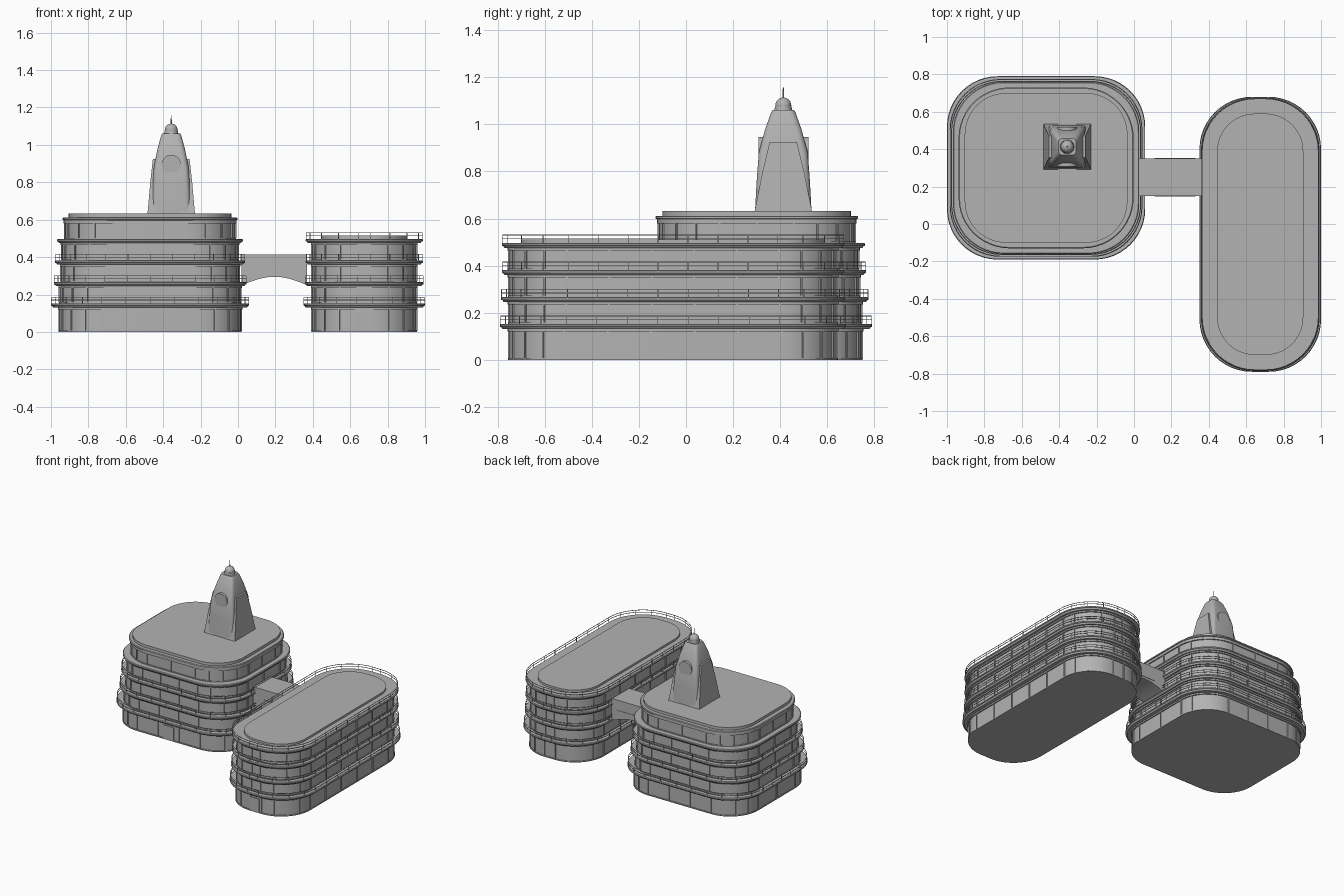
import bpy, bmesh, math
from mathutils import Matrix, Vector

cube = bpy.data.objects.get("Cube")
if cube:
    bpy.data.objects.remove(cube, do_unlink=True)

grey = bpy.data.materials.new("concrete_grey")
grey.use_nodes = True
COLOUR = (0.45, 0.45, 0.45, 1)
grey.diffuse_color = COLOUR
grey.node_tree.nodes["Principled BSDF"].inputs["Base Color"].default_value = COLOUR


def finish(name, bm):
    bmesh.ops.recalc_face_normals(bm, faces=bm.faces)
    mesh = bpy.data.meshes.new(name)
    bm.to_mesh(mesh)
    bm.free()
    mesh.materials.append(grey)
    obj = bpy.data.objects.new(name, mesh)
    bpy.context.collection.objects.link(obj)
    bpy.ops.object.select_all(action='DESELECT')
    obj.select_set(True)
    bpy.context.view_layer.objects.active = obj
    bpy.ops.object.shade_smooth_by_angle(angle=math.radians(30))
    return obj


def outline(centre, hx, hy, r, seg=12):
    """Rounded rectangle as (point, outward normal) pairs."""
    pts = []
    for k, (sx, sy) in enumerate(((1, 1), (-1, 1), (-1, -1), (1, -1))):
        for i in range(seg + 1):
            a = (k + i / seg) * math.pi / 2
            n = Vector((math.cos(a), math.sin(a), 0))
            c = Vector((centre[0] + sx * (hx - r), centre[1] + sy * (hy - r), 0))
            pts.append((c + n * r, n))
    return pts


def loft(name, centre, rings, seg=12):
    """Stack rounded rectangles given as (half x, half y, radius, z)."""
    bm = bmesh.new()
    loops = [[bm.verts.new((p.x, p.y, z)) for p, n in outline(centre, hx, hy, r, seg)]
             for hx, hy, r, z in rings]
    for low, high in zip(loops, loops[1:]):
        for i in range(len(low)):
            j = (i + 1) % len(low)
            bm.faces.new((low[i], low[j], high[j], high[i]))
    bm.faces.new(loops[0])
    bm.faces.new(loops[-1])
    return finish(name, bm)


def add_box(bm, centre, size, angle=0):
    m = Matrix.Translation(centre) @ Matrix.Rotation(angle, 4, 'Z') @ Matrix.Diagonal((*size, 1))
    bmesh.ops.create_cube(bm, size=1, matrix=m)


def box(name, centre, size):
    bm = bmesh.new()
    add_box(bm, centre, size)
    return finish(name, bm)


def prism(name, points, offset):
    """Extrude a flat polygon along a vector."""
    bm = bmesh.new()
    face = bm.faces.new([bm.verts.new(p) for p in points])
    new = bmesh.ops.extrude_face_region(bm, geom=[face])["geom"]
    bmesh.ops.translate(bm, vec=offset, verts=[v for v in new if isinstance(v, bmesh.types.BMVert)])
    return finish(name, bm)


def stations(path, spacing):
    """Evenly spaced points along each straight, and every third corner point."""
    found = [pn for i, pn in enumerate(path) if (i % 13) % 3 == 0]
    for k in range(4):
        (a, n), (b, _) = path[k * 13 + 12], path[(k * 13 + 13) % len(path)]
        count = int((b - a).length / spacing)
        found += [(a.lerp(b, i / (count + 1)), n) for i in range(1, count + 1)]
    return found


def uprights(name, path, z0, z1, width, depth, spacing):
    bm = bmesh.new()
    for p, n in stations(path, spacing):
        add_box(bm, (p.x, p.y, (z0 + z1) / 2), (depth, width, z1 - z0), math.atan2(n.y, n.x))
    return finish(name, bm)


def rail(name, path, z):
    """Thin square handrail following the outline."""
    bm = bmesh.new()
    loops = [[bm.verts.new(p + n * o + Vector((0, 0, z + h))) for p, n in path]
             for o, h in ((0, 0), (0, .003), (-.003, .003), (-.003, 0))]
    for k in range(4):
        a, b = loops[k], loops[(k + 1) % 4]
        for i in range(len(a)):
            j = (i + 1) % len(a)
            bm.faces.new((a[i], a[j], b[j], b[i]))
    return finish(name, bm)


def storey(name, centre, wall, slab, radius, z0, z1, railing):
    """Recessed glazed wall, a header band, the balcony slab above and its railing."""
    (wx, wy), (sx, sy) = wall, slab
    wr = radius - (sx - wx)
    loft(name + "_wall", centre, [
        (wx, wy, wr, z0), (wx, wy, wr, z0 + .008), (wx - .005, wy - .005, wr - .005, z0 + .008),
        (wx - .005, wy - .005, wr - .005, z1 - .022), (wx + .003, wy + .003, wr, z1 - .022),
        (wx + .003, wy + .003, wr, z1 - .004)])
    uprights(name + "_mullions", outline(centre, wx - .005, wy - .005, wr - .005),
             z0 + .006, z1 - .02, .007, .012, .22)
    loft(name + "_slab", centre, [
        (sx - .012, sy - .012, radius - .012, z1 - .012), (sx - .006, sy - .006, radius - .006, z1 - .004),
        (sx, sy, radius, z1 - .002), (sx, sy, radius, z1 + .006),
        (sx - .005, sy - .005, radius - .005, z1 + .010)])
    if railing:
        path = outline(centre, sx - .002, sy - .002, radius)
        rail(name + "_handrail", path, z1 + .042)
        rail(name + "_lower_rail", path, z1 + .026)
        uprights(name + "_rail_posts", path, z1 + .004, z1 + .042, .003, .003, .13)


LEVELS = (0, .143, .257, .372, .487, .602)

# Square building with a set-back top storey
square = (-.47, .30)
walls = ((.49, .45), (.488, .448), (.48, .44), (.475, .435), (.46, .42))
slabs = ((.53, .49), (.515, .475), (.508, .465), (.498, .46), (.468, .43))
for i in range(5):
    storey(f"square_building_{i + 1}", square, walls[i], slabs[i], .27,
           LEVELS[i] + (.008 if i else 0), LEVELS[i + 1], i < 3)
loft("square_building_roof", square, [(.435, .40, .22, .605), (.435, .40, .22, .632)])

# Long building with rounded ends
long = (.675, -.055)
slabs = ((.325, .735), (.317, .73), (.313, .727), (.313, .727))
for i in range(4):
    storey(f"long_building_{i + 1}", long, (.283, .70), slabs[i], .28,
           LEVELS[i] + (.008 if i else 0), LEVELS[i + 1], True)
loft("long_building_roof", long, [(.23, .645, .2, .49), (.23, .645, .2, .512)])

# Doors
box("square_building_door", (-.47, -.147, .055), (.085, .008, .1))
box("long_building_door", (.667, -.752, .055), (.07, .008, .1))

# Bridge with an arched underside and a raised panel on each side
arch = [(.02 + .35 * i / 16, .15, .25 + .045 * math.sin(math.pi * i / 16)) for i in range(17)]
prism("bridge", arch + [(.37, .15, .415), (.02, .15, .415)], (0, .2, 0))
for side, y in (("front", .149), ("back", .351)):
    box(f"bridge_panel_{side}", (.22, y, .325), (.22, .004, .03))

# Tapered clock tower
tower = (-.357, .413)
loft("tower_body", tower, [
    (.105, .12, .025, .63), (.1, .113, .025, .76), (.093, .104, .025, .88),
    (.073, .077, .025, .98), (.054, .052, .025, 1.05), (.048, .045, .025, 1.062)], 5)
for side, s in (("left", 1), ("right", -1)):
    bm = bmesh.new()
    rows = ((.63, .122, .127), (.80, .088, .112), (.925, .058, .098))
    grid = [[bm.verts.new((tower[0] + s * x, tower[1] + y, z)) for x, y in
             ((out, -half), (out, half), (.05, half), (.05, -half))] for z, half, out in rows]
    for low, high in zip(grid, grid[1:]):
        for i in range(4):
            bm.faces.new((low[i], low[(i + 1) % 4], high[(i + 1) % 4], high[i]))
    bm.faces.new(grid[0])
    bm.faces.new(grid[-1])
    finish(f"tower_buttress_{side}", bm)


def cone(name, centre, r1, r2, depth, rotation=None):
    bm = bmesh.new()
    m = Matrix.Translation(centre) @ (rotation or Matrix())
    bmesh.ops.create_cone(bm, cap_ends=True, segments=24, radius1=r1, radius2=r2, depth=depth, matrix=m)
    return finish(name, bm)


cone("tower_clock_discs", (*tower, .895), .052, .052, .212, Matrix.Rotation(math.pi / 2, 4, 'X'))
cone("tower_collar", (*tower, 1.068), .038, .035, .016)
bm = bmesh.new()
bmesh.ops.create_uvsphere(bm, u_segments=20, v_segments=12, radius=.034,
                          matrix=Matrix.Translation((*tower, 1.08)))
finish("tower_dome", bm)
cone("tower_spire", (*tower, 1.13), .004, .002, .055)
